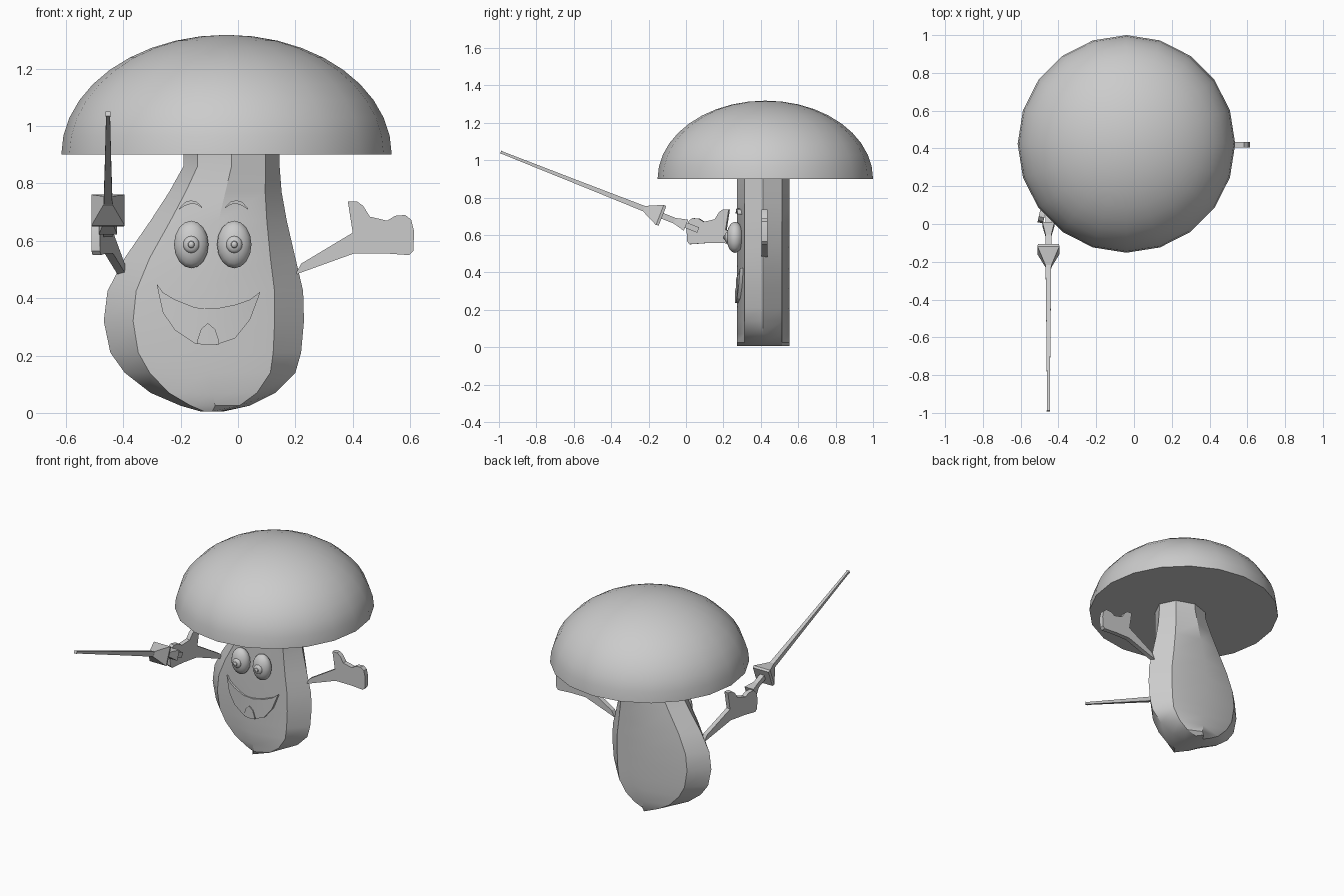
import bpy
import bmesh
from math import sin, cos, pi
from mathutils import Vector, Matrix

cube = bpy.data.objects.get("Cube")
if cube:
    bpy.data.objects.remove(cube, do_unlink=True)

grey = bpy.data.materials.new("plain grey")
grey.use_nodes = True
grey.diffuse_color = (0.6, 0.6, 0.6, 1)
grey.node_tree.nodes["Principled BSDF"].inputs["Base Color"].default_value = (0.6, 0.6, 0.6, 1)


def finish(name, bm):
    """Turn a bmesh into a named, shaded object."""
    bmesh.ops.recalc_face_normals(bm, faces=bm.faces)
    mesh = bpy.data.meshes.new(name)
    bm.to_mesh(mesh)
    bm.free()
    mesh.materials.append(grey)
    obj = bpy.data.objects.new(name, mesh)
    bpy.context.scene.collection.objects.link(obj)
    bpy.ops.object.select_all(action='DESELECT')
    obj.select_set(True)
    bpy.context.view_layer.objects.active = obj
    bpy.ops.object.shade_smooth_by_angle(angle=pi / 6)
    return obj


def loft(name, rings):
    """Skin a series of equal rings and close both ends."""
    bm = bmesh.new()
    loops = [[bm.verts.new(p) for p in ring] for ring in rings]
    n = len(loops[0])
    for a, b in zip(loops, loops[1:]):
        for i in range(n):
            j = (i + 1) % n
            bm.faces.new((a[i], a[j], b[j], b[i]))
    bm.faces.new(loops[0])
    bm.faces.new(loops[-1])
    return finish(name, bm)


def ellipsoid(name, centre, radii, segments=16, rings=10, half=False):
    """Ellipsoid with poles front to back, or an upright closed dome."""
    bm = bmesh.new()
    bmesh.ops.create_uvsphere(bm, u_segments=segments, v_segments=rings, radius=1)
    if half:
        geom = bm.verts[:] + bm.edges[:] + bm.faces[:]
        bmesh.ops.bisect_plane(bm, geom=geom, plane_co=(0, 0, 0),
                               plane_no=(0, 0, 1), clear_inner=True)
        rim = [e for e in bm.edges if e.is_boundary]
        bmesh.ops.holes_fill(bm, edges=rim)
    else:
        bmesh.ops.rotate(bm, verts=bm.verts, matrix=Matrix.Rotation(pi / 2, 3, 'X'))
    bmesh.ops.scale(bm, verts=bm.verts, vec=radii)
    bmesh.ops.translate(bm, verts=bm.verts, vec=centre)
    return finish(name, bm)


# Cap
ellipsoid("cap", (-0.04, 0.424, 0.9), (0.576, 0.576, 0.418), 20, 20, half=True)

# Stem: height, right edge, left edge
stem = [(0.005, -0.13, -0.05), (0.025, -0.2, 0.04), (0.07, -0.305, 0.13),
        (0.14, -0.395, 0.2), (0.21, -0.445, 0.22), (0.32, -0.468, 0.23),
        (0.425, -0.455, 0.227), (0.54, -0.395, 0.2), (0.67, -0.305, 0.17),
        (0.77, -0.24, 0.152), (0.86, -0.19, 0.145), (0.92, -0.19, 0.145)]
rings = []
for z, x0, x1 in stem:
    cx, w = (x0 + x1) / 2, (x1 - x0) / 2
    rings.append([(cx + w * cos(k * pi / 4), 0.413 + 0.14 * sin(k * pi / 4), z)
                  for k in range(8)])
loft("stem", rings)


# Face plates that bend around the stem
def face_plate(name, sections, front, bend, depth=0.03, mid=-0.1):
    rings = []
    for x, top, low in sections:
        y = front + bend * (x - mid) ** 2
        rings.append([(x, y, low), (x, y, top), (x, y + depth, top), (x, y + depth, low)])
    return loft(name, rings)


face_plate("mouth", [(-0.283, 0.45, 0.446), (-0.262, 0.42, 0.35), (-0.22, 0.395, 0.288),
                     (-0.15, 0.367, 0.242), (-0.08, 0.363, 0.236), (-0.01, 0.377, 0.26),
                     (0.042, 0.395, 0.325), (0.077, 0.422, 0.418)], 0.267, 0.7)
face_plate("tooth", [(-0.143, 0.25, 0.241), (-0.129, 0.292, 0.239), (-0.105, 0.313, 0.237),
                     (-0.08, 0.292, 0.237), (-0.066, 0.25, 0.239)], 0.261, 0.7)

# Brows and eyes
brow = [(0.12, 0.713, 0.709), (0.1, 0.735, 0.722), (0.08, 0.741, 0.729),
        (0.06, 0.737, 0.727), (0.04, 0.718, 0.714)]
for side, sign in (("right", -1), ("left", 1)):
    face_plate(side + "_brow", [(-0.085 + sign * x, t, b) for x, t, b in brow],
               0.264, 0.9, mid=-0.085)
    x = -0.088 + sign * 0.075
    ellipsoid(side + "_eye", (x, 0.262, 0.587), (0.06, 0.045, 0.083))
    ellipsoid(side + "_iris", (x, 0.222, 0.587), (0.028, 0.016, 0.03))
    ellipsoid(side + "_pupil", (x, 0.208, 0.587), (0.012, 0.01, 0.013), 10, 6)

# Arms with mitten hands: distance from shoulder, height
arm = [(0.0, 0.482), (0.02, 0.52), (0.2, 0.628), (0.183, 0.737), (0.215, 0.737),
       (0.236, 0.722), (0.26, 0.684), (0.32, 0.67), (0.348, 0.687), (0.383, 0.69),
       (0.404, 0.673), (0.414, 0.632), (0.411, 0.565), (0.397, 0.55),
       (0.313, 0.556), (0.205, 0.556)]


def make_arm(name, shoulder, direction):
    u = Vector(direction).normalized()
    side = u.cross(Vector((0, 0, 1))) * 0.015
    line = [Vector(shoulder) + u * d + Vector((0, 0, z)) for d, z in arm]
    loft(name, [[p - side for p in line], [p + side for p in line]])


make_arm("left_arm", (0.2, 0.42, 0), (1, 0, 0))
make_arm("right_arm", (-0.405, 0.41, 0), (-0.22, -0.97, 0))

# Sword, square in section, along a rising axis
axis = Vector((0, -0.93, 0.367)).normalized()
across = Vector((1, 0, 0))
normal = axis.cross(across)


def bar(name, stations):
    rings = []
    for t, h in stations:
        c = Vector((-0.453, 0, 0.652)) + axis * t
        rings.append([c + across * a * h + normal * b * h
                      for a, b in ((-1, -1), (1, -1), (1, 1), (-1, 1))])
    return loft(name, rings)


bar("sword_handle", [(-0.07, 0.015), (0.15, 0.016)])
bar("sword_pommel", [(0.0, 0.032), (0.08, 0.012)])
bar("sword_guard", [(0.135, 0.055), (0.15, 0.058), (0.24, 0.016)])
bar("sword_blade", [(0.15, 0.016), (0.6, 0.011), (1.05, 0.007), (1.065, 0.009)])
